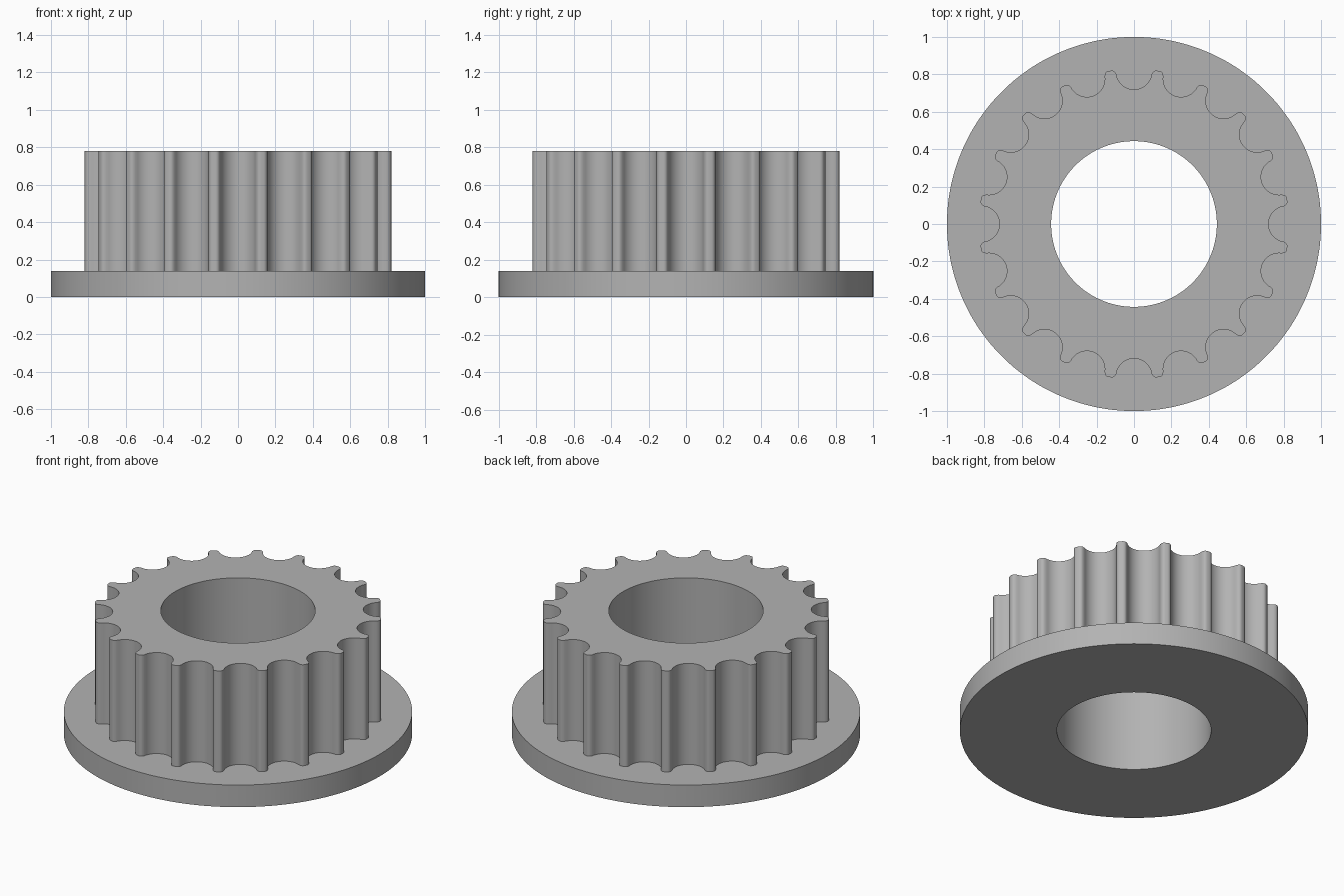
import bpy
import bmesh
from math import sin, cos, atan2, hypot, pi, radians

if "Cube" in bpy.data.objects:
    bpy.data.objects.remove(bpy.data.objects["Cube"], do_unlink=True)

TEETH = 20
PITCH = 2 * pi / TEETH
BORE, FLANGE = 0.443, 1.0
FLANGE_TOP, TOP = 0.14, 0.78

grey = bpy.data.materials.new("light grey")
grey.use_nodes = True
colour = (0.45, 0.45, 0.45, 1)
grey.diffuse_color = colour
grey.node_tree.nodes["Principled BSDF"].inputs["Base Color"].default_value = colour


def arc(cx, cy, r, start, end, steps):
    """Points on an arc, angles in degrees."""
    angles = [radians(start + (end - start) * i / steps) for i in range(steps + 1)]
    return [(cx + r * cos(a), cy + r * sin(a)) for a in angles]


def tooth_outline():
    """Polar (radius, angle) points around the toothed rim."""
    half = PITCH / 2
    # Round groove, centred on the +x axis
    groove = arc(0.815, 0, 0.096, 262, 98, 16)
    # Rounded tooth tip, in the frame of the tooth's own centre line
    tip = arc(0.807, -0.008, 0.022, -80, 0, 4) + arc(0.807, 0.008, 0.022, 0, 80, 4)
    pitch = [(hypot(x, y), atan2(y, x)) for x, y in groove]
    pitch += [(hypot(x, y), atan2(y, x) + half) for x, y in tip]
    return [(r, a + i * PITCH) for i in range(TEETH) for r, a in pitch]


outline = tooth_outline()


def circle(radius):
    return [(radius, a) for r, a in outline]


def ring_solid(name, rings):
    """Join (outline, height) loops in order and close the last to the first."""
    bm = bmesh.new()
    loops = [[bm.verts.new((r * cos(a), r * sin(a), z)) for r, a in pts]
             for pts, z in rings]
    n = len(outline)
    for low, high in zip(loops, loops[1:] + loops[:1]):
        for i in range(n):
            j = (i + 1) % n
            bm.faces.new((low[i], low[j], high[j], high[i]))
    bmesh.ops.recalc_face_normals(bm, faces=bm.faces)
    mesh = bpy.data.meshes.new(name)
    bm.to_mesh(mesh)
    bm.free()
    mesh.materials.append(grey)
    obj = bpy.data.objects.new(name, mesh)
    bpy.context.collection.objects.link(obj)
    bpy.ops.object.select_all(action='DESELECT')
    obj.select_set(True)
    bpy.context.view_layer.objects.active = obj
    bpy.ops.object.shade_smooth_by_angle(angle=radians(35))
    return obj


# Base flange with bore
ring_solid("flange", [(circle(BORE), 0), (circle(FLANGE), 0),
                      (circle(FLANGE), FLANGE_TOP), (circle(BORE), FLANGE_TOP)])

# Toothed drum with bore
ring_solid("toothed_drum", [(circle(BORE), FLANGE_TOP), (outline, FLANGE_TOP),
                            (outline, TOP), (circle(BORE), TOP)])
